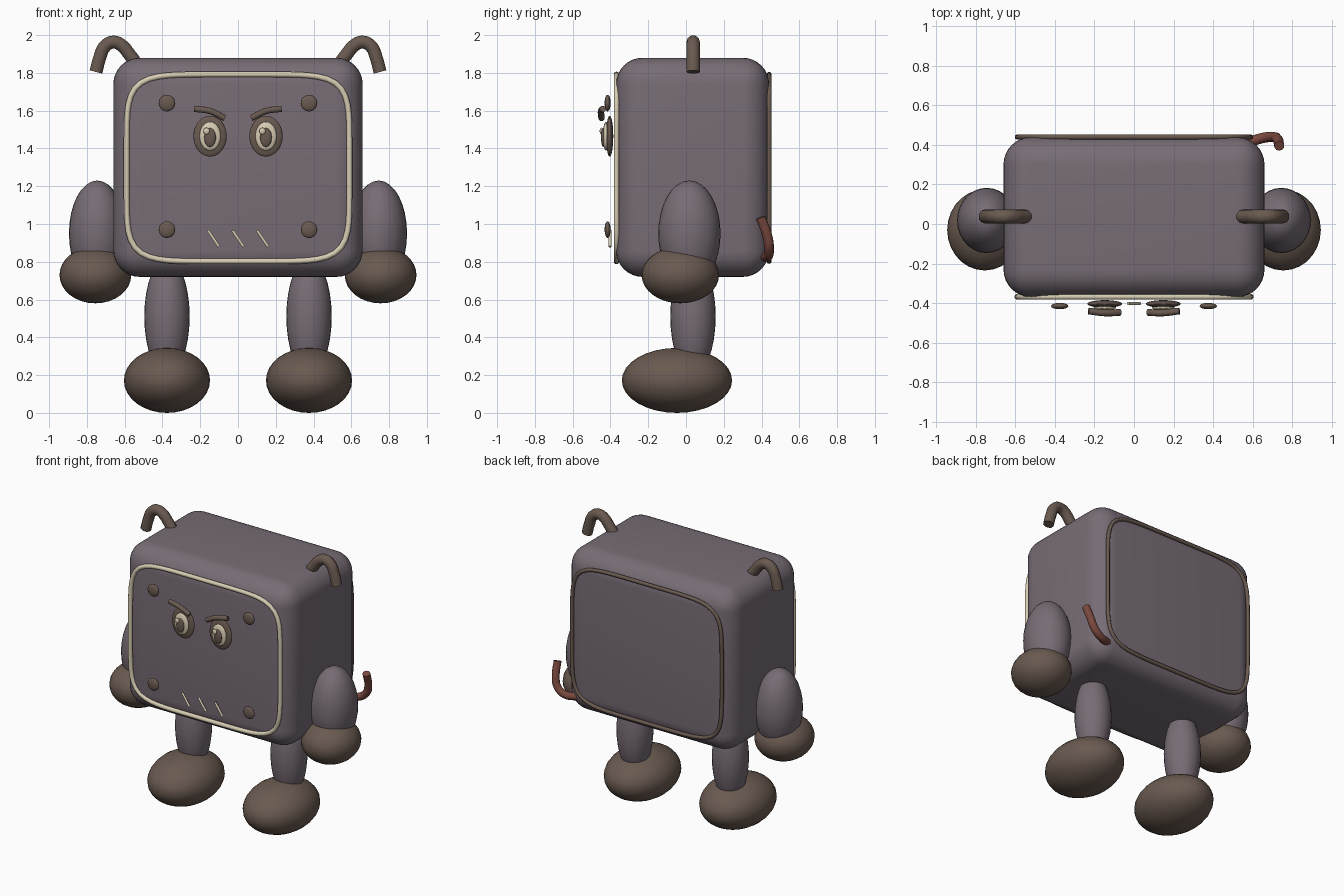
import bpy, bmesh, math
from mathutils import Vector

cube = bpy.data.objects.get("Cube")
if cube:
    bpy.data.objects.remove(cube, do_unlink=True)


def material(name, rgb):
    m = bpy.data.materials.new(name)
    m.use_nodes = True
    m.diffuse_color = (*rgb, 1)
    m.node_tree.nodes["Principled BSDF"].inputs["Base Color"].default_value = (*rgb, 1)
    return m


PURPLE = material("dusty_purple", (0.185, 0.15, 0.18))
BROWN = material("warm_brown", (0.142, 0.102, 0.08))
CREAM = material("cream", (0.68, 0.61, 0.45))
RED = material("rust_red", (0.19, 0.065, 0.048))


def add_mesh(name, mesh, mat):
    mesh.materials.clear()
    mesh.materials.append(mat)
    for p in mesh.polygons:
        p.use_smooth = True
    ob = bpy.data.objects.new(name, mesh)
    bpy.context.collection.objects.link(ob)
    return ob


def sharpen(ob, degrees=40):
    bpy.ops.object.select_all(action="DESELECT")
    ob.select_set(True)
    bpy.context.view_layer.objects.active = ob
    bpy.ops.object.shade_smooth_by_angle(angle=math.radians(degrees))


def ellipsoid(name, center, radii, mat, segments=28):
    bm = bmesh.new()
    bmesh.ops.create_uvsphere(bm, u_segments=segments, v_segments=segments // 2 + 2, radius=1)
    for v in bm.verts:
        v.co = Vector(a * b for a, b in zip(v.co, radii)) + Vector(center)
    mesh = bpy.data.meshes.new(name)
    bm.to_mesh(mesh)
    bm.free()
    return add_mesh(name, mesh, mat)


def tube(name, points, radius, mat, closed=False, smooth=True):
    curve = bpy.data.curves.new(name + "_path", "CURVE")
    curve.dimensions = "3D"
    curve.bevel_depth = radius
    curve.bevel_resolution = 3
    curve.use_fill_caps = True
    curve.resolution_u = 5
    if smooth and not closed:
        s = curve.splines.new("BEZIER")
        s.bezier_points.add(len(points) - 1)
        for bp, p in zip(s.bezier_points, points):
            bp.co = p
            bp.handle_left_type = bp.handle_right_type = "AUTO"
    else:
        s = curve.splines.new("POLY")
        s.points.add(len(points) - 1)
        for sp, p in zip(s.points, points):
            sp.co = (*p, 1)
        s.use_cyclic_u = closed
    helper = bpy.data.objects.new(name + "_helper", curve)
    bpy.context.collection.objects.link(helper)
    bpy.context.view_layer.update()
    graph = bpy.context.evaluated_depsgraph_get()
    mesh = bpy.data.meshes.new_from_object(helper.evaluated_get(graph))
    bpy.data.objects.remove(helper, do_unlink=True)
    ob = add_mesh(name, mesh, mat)
    sharpen(ob)
    return ob


# Rounded box body
bm = bmesh.new()
bmesh.ops.create_cube(bm, size=1)
for v in bm.verts:
    v.co = Vector((v.co.x * 1.32, v.co.y * 0.81 + 0.035, v.co.z * 1.16 + 1.3))
bmesh.ops.bevel(bm, geom=bm.edges[:], offset=0.14, offset_type="OFFSET",
                segments=8, profile=0.5, affect="EDGES")
body_mesh = bpy.data.meshes.new("body")
bm.to_mesh(body_mesh)
bm.free()
add_mesh("body", body_mesh, PURPLE)


# Soft-cornered trim rings, front and back
def trim(name, y, radius, mat, half_w=0.59, half_h=0.495, power=6, steps=96):
    pts = []
    for i in range(steps):
        t = math.tau * i / steps
        c, s = math.cos(t), math.sin(t)
        r = (abs(c / half_w) ** power + abs(s / half_h) ** power) ** (-1 / power)
        pts.append((r * c, y, 1.297 + r * s))
    tube(name, pts, radius, mat, closed=True)


trim("front_trim", -0.368, 0.015, CREAM)
trim("back_trim", 0.44, 0.013, BROWN)

# Limbs, horns and face parts that repeat on both sides
for side, k in (("right", -1), ("left", 1)):
    ellipsoid(side + "_arm", (k * 0.745, 0.018, 0.95), (0.15, 0.165, 0.28), PURPLE)
    ellipsoid(side + "_hand", (k * 0.755, -0.03, 0.73), (0.19, 0.205, 0.15), BROWN)
    ellipsoid(side + "_leg", (k * 0.376, 0.037, 0.51), (0.12, 0.12, 0.31), PURPLE)
    ellipsoid(side + "_foot", (k * 0.376, -0.048, 0.172), (0.228, 0.292, 0.172), BROWN)

    horn = [(0.51, 1.81), (0.58, 1.905), (0.615, 1.945), (0.66, 1.963),
            (0.705, 1.94), (0.732, 1.88), (0.752, 1.805)]
    tube(side + "_horn", [(k * x, 0.038, z) for x, z in horn], 0.036, BROWN)

    for level, z in (("upper", 1.64), ("lower", 0.97)):
        ellipsoid(f"{side}_{level}_rivet", (k * 0.376, -0.415, z), (0.044, 0.016, 0.044), BROWN, 20)

    # Eye layers from back to front; both glints sit toward the same side
    x = k * 0.148
    ellipsoid(side + "_eye_rim", (x, -0.404, 1.465), (0.088, 0.019, 0.108), BROWN)
    ellipsoid(side + "_eye_white", (x, -0.424, 1.465), (0.056, 0.016, 0.076), CREAM)
    ellipsoid(side + "_pupil", (x, -0.438, 1.458), (0.031, 0.012, 0.05), BROWN, 20)
    ellipsoid(side + "_eye_glint", (x - 0.019, -0.448, 1.492), (0.017, 0.009, 0.018), CREAM, 16)

    tube(side + "_brow", [(k * 0.23, -0.44, 1.61), (k * 0.145, -0.45, 1.597),
                          (k * 0.07, -0.447, 1.56)], 0.017, BROWN)

# Slanted mouth strokes
for i, x in enumerate((-0.13, 0, 0.13)):
    tube(f"mouth_stroke_{i + 1}", [(x - 0.029, -0.402, 0.966), (x + 0.029, -0.402, 0.88)],
         0.008, CREAM, smooth=False)

# Hooked tail at the back corner
tube("tail", [(0.56, 0.405, 0.83), (0.65, 0.435, 0.832), (0.705, 0.44, 0.875),
              (0.725, 0.43, 0.94), (0.735, 0.395, 1.035)], 0.026, RED)
